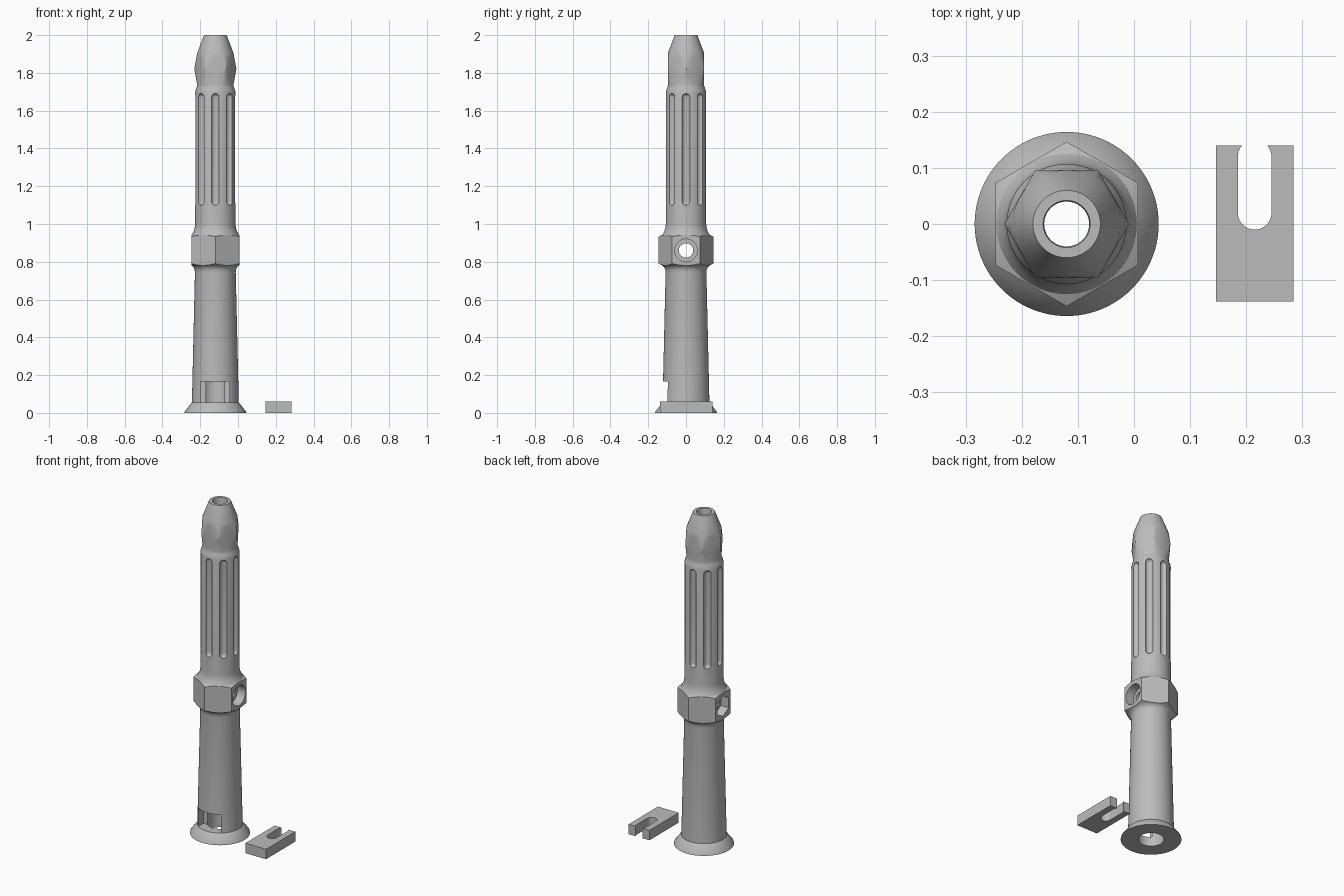
import bpy, bmesh, math
from mathutils import Matrix, Vector

cube = bpy.data.objects.get("Cube")
if cube:
    bpy.data.objects.remove(cube)

CX = -0.12      # axis of the tube
SEG = 96

grey = bpy.data.materials.new("plain_grey")
grey.use_nodes = True
grey.diffuse_color = (0.5, 0.5, 0.5, 1)
grey.node_tree.nodes["Principled BSDF"].inputs["Base Color"].default_value = (0.5, 0.5, 0.5, 1)


def make_object(name, bm):
    bmesh.ops.recalc_face_normals(bm, faces=bm.faces)
    mesh = bpy.data.meshes.new(name)
    bm.to_mesh(mesh)
    bm.free()
    mesh.materials.append(grey)
    ob = bpy.data.objects.new(name, mesh)
    bpy.context.collection.objects.link(ob)
    return ob


def select_only(ob):
    bpy.ops.object.select_all(action='DESELECT')
    ob.select_set(True)
    bpy.context.view_layer.objects.active = ob


def hex_ring(apothem, z, slope, phase):
    """Ring where a hexagonal prism meets a cone; phase is a corner direction."""
    def at(a):
        d = (a - phase) % (math.pi / 3) - math.pi / 6
        r = apothem / math.cos(d)
        return r, z + slope * (r - apothem)
    return at


def lathe(rings, closed):
    """Join rings given as (r, z) or as a function of the angle."""
    bm = bmesh.new()
    rows = []
    for ring in rings:
        row = []
        for i in range(SEG):
            a = math.tau * i / SEG
            r, z = ring(a) if callable(ring) else ring
            row.append(bm.verts.new((r * math.cos(a), r * math.sin(a), z)))
        rows.append(row)
    for k in range(len(rows) if closed else len(rows) - 1):
        lo, hi = rows[k], rows[(k + 1) % len(rows)]
        for i in range(SEG):
            j = (i + 1) % SEG
            bm.faces.new((lo[i], lo[j], hi[j], hi[i]))
    bmesh.ops.remove_doubles(bm, verts=bm.verts, dist=1e-5)
    return bm


def cylinder(bm, r, x0, x1, z, sides, turn=0):
    """Prism along x."""
    m = (Matrix.Translation(((x0 + x1) / 2, 0, z)) @ Matrix.Rotation(math.pi / 2, 4, 'Y')
         @ Matrix.Rotation(turn, 4, 'Z'))
    bmesh.ops.create_cone(bm, cap_ends=True, segments=sides, radius1=r, radius2=r,
                          depth=x1 - x0, matrix=m)


def cut(target, name, bm):
    tool = make_object(name, bm)
    tool.location.x = CX
    tool.hide_render = True
    mod = target.modifiers.new(name, 'BOOLEAN')
    mod.operation = 'DIFFERENCE'
    mod.solver = 'EXACT'
    mod.object = tool
    select_only(target)
    bpy.ops.object.modifier_apply(modifier=mod.name)
    bpy.data.objects.remove(tool)


# Tube: outer wall upwards, then the bore downwards
rings = [
    (0.164, 0), (0.162, 0.008), (0.127, 0.052), (0.124, 0.055),
    (0.108, 0.745), (0.110, 0.76), (0.116, 0.772), (0.125, 0.78),
    hex_ring(0.127, 0.781, 0.5, math.pi / 2),
    hex_ring(0.127, 0.942, -0.5, math.pi / 2),
    (0.125, 0.943), (0.115, 0.96), (0.109, 0.98), (0.107, 1.0),
    (0.107, 1.695), (0.104, 1.71), (0.098, 1.725), (0.096, 1.735),
    hex_ring(0.0965, 1.755, 4.5, 0),
    hex_ring(0.0965, 1.889, -4.5, 0),
    (0.096, 1.905), (0.060, 2.0),
    (0.042, 2.0), (0.040, 1.99), (0.040, 0.68), (0.070, 0.62), (0.070, 0),
]
body = make_object("tube_body", lathe(rings, True))
body.location.x = CX

# Eight rounded grip grooves
for i in range(8):
    r, low, high = 0.021, 1.12, 1.67
    arcs = [math.pi / 2 * k / 6 for k in range(7)]
    prof = [(r * math.sin(a) + 1e-7, low - r * math.cos(a)) for a in arcs]
    prof += [(r * math.cos(a) + 1e-7, high + r * math.sin(a)) for a in arcs]
    bm = bmesh.new()
    SEG = 24
    bm.free()
    bm = lathe(prof, False)
    SEG = 96
    a = i * math.pi / 4
    bmesh.ops.translate(bm, verts=bm.verts, vec=Vector((0.110 * math.cos(a), 0.110 * math.sin(a), 0)))
    cut(body, "groove_cutter", bm)

# Cross hole with a round recess on one side and a six-sided one on the other
for name, r, x0, x1, sides, turn in (
        ("cross_hole_cutter", 0.038, -0.2, 0.2, 48, 0),
        ("round_recess_cutter", 0.060, 0.075, 0.2, 48, 0),
        ("nut_recess_cutter", 0.061, -0.2, -0.075, 6, 0)):
    bm = bmesh.new()
    cylinder(bm, r, x0, x1, 0.86, sides, turn)
    if sides == 6:
        # Put a corner of the recess at the top
        top = max(v.co.z for v in bm.verts)
        if top < 0.86 + r * 0.95:
            bmesh.ops.rotate(bm, verts=bm.verts, cent=(0, 0, 0.86),
                             matrix=Matrix.Rotation(math.pi / 6, 3, 'X'))
    cut(body, name, bm)

# Front window near the foot
bm = bmesh.new()
bmesh.ops.create_cube(bm, size=1, matrix=Matrix.Translation((0, -0.125, 0.11))
                      @ Matrix.Diagonal((0.15, 0.15, 0.11, 1)))
cut(body, "window_cutter", bm)

select_only(body)
bpy.ops.object.shade_smooth_by_angle(angle=math.radians(25))

# Loose locking clip: a plate with a rounded open slot
mx, half, slot = 0.215, 0.069, 0.030
back, front, end, mouth = 0.14, -0.138, 0.02, 0.12
lip = math.asin((back - mouth) / slot)
right = [(slot * math.cos(lip * (1 - k / 5)), mouth + slot * math.sin(lip * (1 - k / 5))) for k in range(6)]
bowl = [(slot * math.cos(a), end - slot * math.sin(a)) for a in (math.pi * k / 24 for k in range(25))]
left = [(-x, y) for x, y in reversed(right)]
outline = [(-half, back), (-half, front), (half, front), (half, back)] + right + bowl + left
bm = bmesh.new()
face = bm.faces.new([bm.verts.new((mx + x, y, 0)) for x, y in outline])
top = bmesh.ops.extrude_face_region(bm, geom=[face])["geom"]
bmesh.ops.translate(bm, vec=(0, 0, 0.06), verts=[g for g in top if isinstance(g, bmesh.types.BMVert)])
clip = make_object("locking_clip", bm)
select_only(clip)
bpy.ops.object.shade_smooth_by_angle(angle=math.radians(25))
